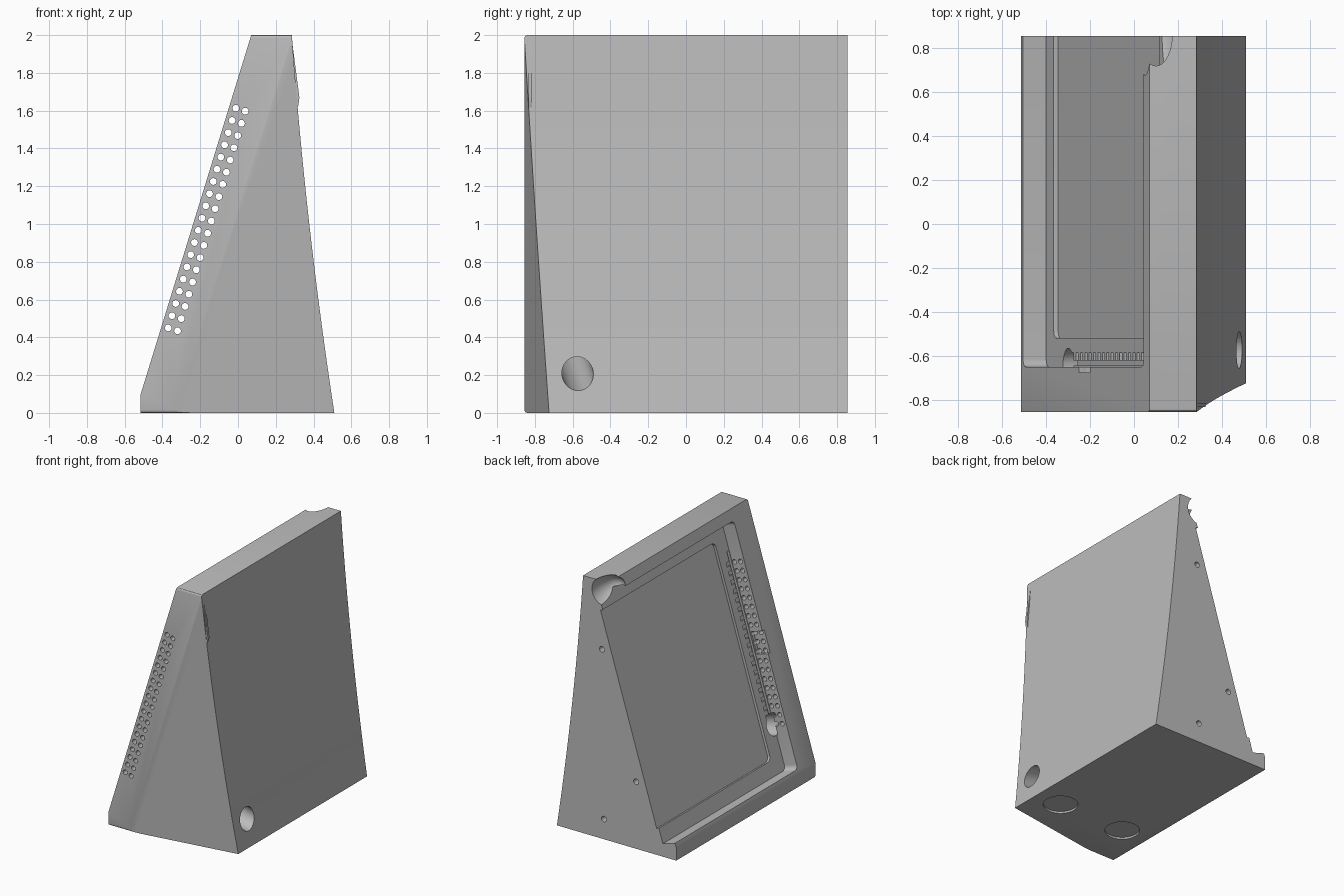
import bpy, bmesh, math
from mathutils import Matrix, Vector

cube = bpy.data.objects.get("Cube")
if cube:
    bpy.data.objects.remove(cube, do_unlink=True)

grey = bpy.data.materials.new("matte_grey")
grey.use_nodes = True
grey.diffuse_color = (0.5, 0.5, 0.5, 1)
grey.node_tree.nodes["Principled BSDF"].inputs["Base Color"].default_value = (0.5, 0.5, 0.5, 1)

FRONT, BACK = -0.855, 0.855
FOOT, CREST = Vector((-0.515, 0, 0.1)), Vector((0.07, 0, 2.0))

# Frame of the slanted face: first axis runs up the slope, third points out of it
up = (CREST - FOOT).normalized()
across = Vector((0, 1, 0))
out = up.cross(across)
slope = Matrix.Translation(FOOT) @ Matrix((up, across, out)).transposed().to_4x4()


def finish(bm, name):
    bmesh.ops.recalc_face_normals(bm, faces=bm.faces)
    mesh = bpy.data.meshes.new(name)
    bm.to_mesh(mesh)
    bm.free()
    ob = bpy.data.objects.new(name, mesh)
    bpy.context.collection.objects.link(ob)
    mesh.materials.append(grey)
    return ob


def prism(bm, points, y0, y1):
    face = bm.faces.new([bm.verts.new((x, y0, z)) for x, z in points])
    new = bmesh.ops.extrude_face_region(bm, geom=[face])["geom"]
    verts = [v for v in new if isinstance(v, bmesh.types.BMVert)]
    bmesh.ops.translate(bm, verts=verts, vec=(0, y1 - y0, 0))


def slope_box(bm, s, y, depth, radius=0):
    """Box cut into the slanted face, with corners rounded in plan."""
    size = (s[1] - s[0], y[1] - y[0], depth[1] - depth[0])
    centre = Vector((sum(s) / 2, sum(y) / 2, -sum(depth) / 2))
    verts = bmesh.ops.create_cube(bm, size=1, matrix=Matrix.Translation(centre) @ Matrix.Diagonal((*size, 1)))["verts"]
    if radius:
        edges = {e for v in verts for e in v.link_edges
                 if abs(e.verts[0].co.z - e.verts[1].co.z) > 1e-4}
        bmesh.ops.bevel(bm, geom=list(edges), offset=radius, segments=5, profile=0.5, affect='EDGES')


def rod(bm, a, b, radius, sides=32):
    a, b = Vector(a), Vector(b)
    axis = b - a
    place = Matrix.Translation((a + b) / 2) @ axis.to_track_quat('Z', 'Y').to_matrix().to_4x4()
    bmesh.ops.create_cone(bm, cap_ends=True, segments=sides, radius1=radius, radius2=radius,
                          depth=axis.length, matrix=place)


def cut(ob, bm, name):
    tool = finish(bm, name)
    tool.hide_render = True
    mod = ob.modifiers.new(name, 'BOOLEAN')
    mod.operation, mod.solver, mod.object = 'DIFFERENCE', 'EXACT', tool
    bpy.context.view_layer.objects.active = ob
    bpy.ops.object.modifier_apply(modifier=name)
    bpy.data.objects.remove(tool, do_unlink=True)


def cut_slope_boxes(ob, name, boxes):
    bm = bmesh.new()
    for box in boxes:
        slope_box(bm, *box)
    bm.transform(slope)
    cut(ob, bm, name)


# Wedge body with a gently hollow rear curve
bm = bmesh.new()
curve = []
for i in range(17):
    t = i / 16
    curve.append((0.285 + 0.225 * t - 0.08 * t * (1 - t), 2 - 2 * t))
prism(bm, [(-0.515, 0), (FOOT.x, FOOT.z), (CREST.x, CREST.z)] + curve, FRONT, BACK)

# Slanted facet across the front
a, b, c = Vector((0.51, -0.725, 0)), Vector((0.285, FRONT, 1.97)), Vector((-0.33, FRONT, 0.02))
normal = (b - a).cross(c - a).normalized()
if normal.y > 0:
    normal.negate()
bmesh.ops.bisect_plane(bm, geom=bm.verts[:] + bm.edges[:] + bm.faces[:],
                       plane_co=a, plane_no=normal, clear_outer=True)
bmesh.ops.holes_fill(bm, edges=[e for e in bm.edges if e.is_boundary])
bmesh.ops.recalc_face_normals(bm, faces=bm.faces)

# Softened top and bottom front edges
soft = [e for e in bm.edges if all(v.co.y < FRONT + 0.001 for v in e.verts)
        and len(e.link_faces) == 2 and e.calc_face_angle() > 1
        and abs(e.verts[0].co.z - e.verts[1].co.z) < 0.01]
bmesh.ops.bevel(bm, geom=soft, offset=0.015, segments=3, profile=0.5, affect='EDGES')
body = finish(bm, "wedge_body")

# Stepped recess, open at the back
cut_slope_boxes(body, "main_recess", [((0.034, 1.9), (-0.65, 1.1), (-0.3, 0.11), 0.035)])
cut_slope_boxes(body, "inner_recess", [((0.15, 1.79), (-0.52, 1.1), (0.05, 0.13), 0.04)])

# Channel beside the vents, with its row of notches and a side tab
VENTS, PITCH, FIRST = 19, 0.0676, 0.377
cut_slope_boxes(body, "channel", [((0.3, 1.68), (-0.645, -0.622), (0.06, 0.128))])
cut_slope_boxes(body, "notches", [((FIRST + i * PITCH - 0.016, FIRST + i * PITCH + 0.016),
                                   (-0.63, -0.585), (0.06, 0.125)) for i in range(VENTS)])
cut_slope_boxes(body, "side_tab", [((0.9, 1.07), (-0.675, -0.64), (-0.05, 0.1))])

# Two rows of round vents through the front wall
bm = bmesh.new()
for depth in (0.036, 0.088):
    for i in range(VENTS):
        s = FIRST + i * PITCH
        rod(bm, slope @ Vector((s, -1, -depth)), slope @ Vector((s, -0.61, -depth)), 0.018, 16)
cut(body, bm, "vents")

# Cable passage from the rear face up into the recess
bm = bmesh.new()
rod(bm, (0.62, -0.56, 0.168), (-0.31, -0.65, 0.43), 0.083)
cut(body, bm, "cable_passage")

# Scooped corner at the top back, with a blind bore
bm = bmesh.new()
scoop = Matrix.Translation((0.1, 0.87, 1.92)) @ Matrix.Diagonal((0.11, 0.22, 0.11, 1))
bmesh.ops.create_uvsphere(bm, u_segments=32, v_segments=20, radius=1, matrix=scoop)
cut(body, bm, "corner_scoop")

# Screw holes in the back side and round pads underneath
bm = bmesh.new()
for x, z in ((0.123, 1.47), (-0.17, 0.52), (0.106, 0.156)):
    rod(bm, (x, 0.75, z), (x, 0.95, z), 0.022, 20)
for x in (0.29, -0.29):
    rod(bm, (x, -0.478, -0.1), (x, -0.478, 0.015), 0.125, 40)
cut(body, bm, "screw_and_pad_holes")

# Slight swelling at the upper front corner
bm = bmesh.new()
prism(bm, [(0.27, 1.98), (0.285, 1.98), (0.325, 1.67), (0.32, 1.63), (0.309, 1.6), (0.29, 1.6)], -0.833, -0.815)
lip = finish(bm, "corner_swelling")

for ob in (body, lip):
    bpy.ops.object.select_all(action='DESELECT')
    ob.select_set(True)
    bpy.context.view_layer.objects.active = ob
    bpy.ops.object.shade_smooth_by_angle(angle=math.radians(30))
